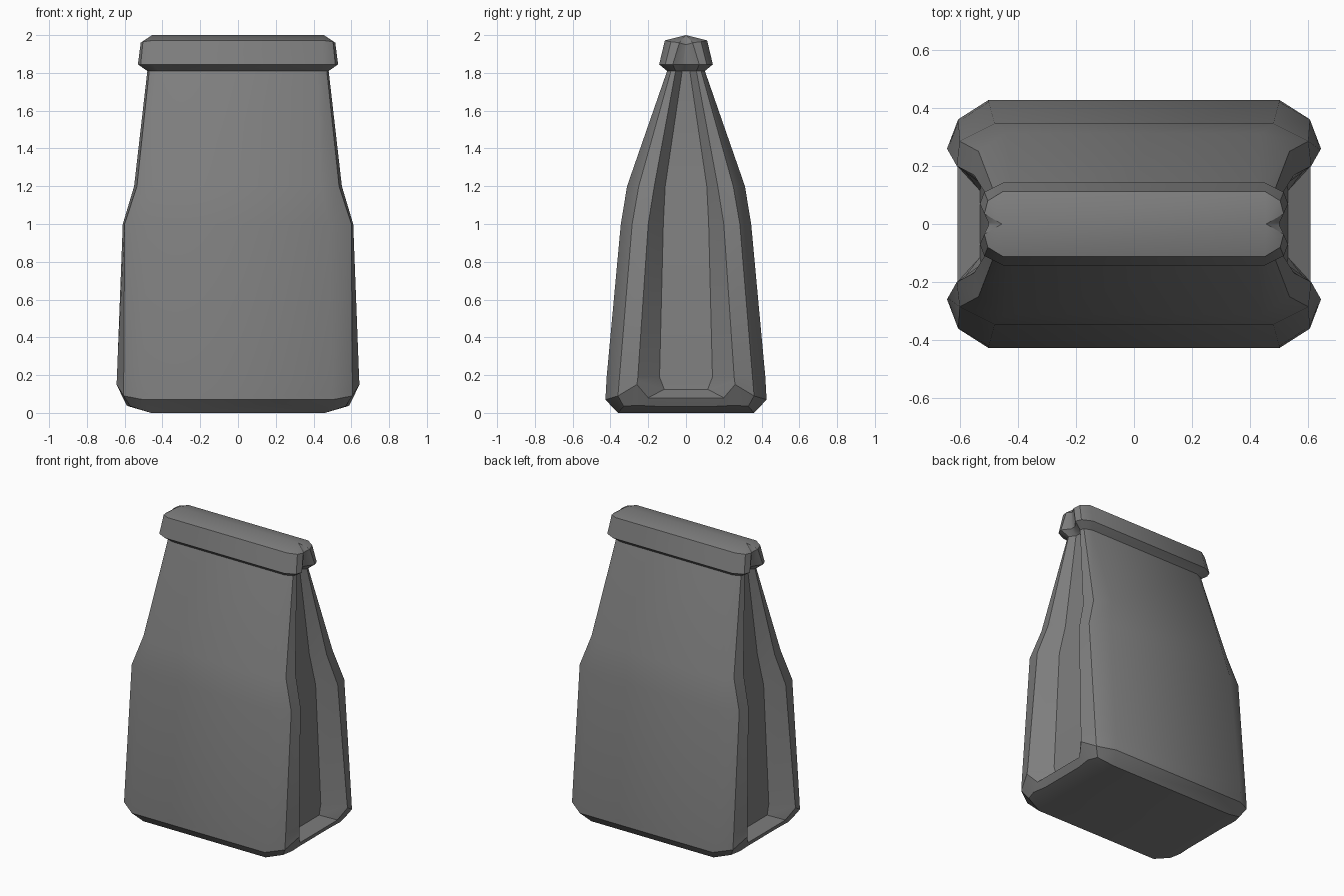
import bpy, bmesh, math

cube = bpy.data.objects.get("Cube")
if cube:
    bpy.data.objects.remove(cube, do_unlink=True)

paper = bpy.data.materials.new("grey paper")
paper.use_nodes = True
GREY = (0.21, 0.21, 0.21, 1)
paper.diffuse_color = GREY
paper.node_tree.nodes["Principled BSDF"].inputs["Base Color"].default_value = GREY


def full_ring(quarter):
    """Mirror a quarter section (panel edge, corner, ridge, gusset fold) into a loop."""
    right = [(x, -y, z) for x, y, z in quarter] + quarter[::-1]
    return right + [(-x, -y, z) for x, y, z in right]


def loft(name, quarters, cap_bottom):
    bm = bmesh.new()
    rings = [[bm.verts.new(p) for p in full_ring(q)] for q in quarters]
    for low, high in zip(rings, rings[1:]):
        for i in range(len(low)):
            j = (i + 1) % len(low)
            bm.faces.new((low[i], low[j], high[j], high[i]))
    if cap_bottom:
        bm.faces.new(rings[0][::-1])
    bmesh.ops.remove_doubles(bm, verts=bm.verts[:], dist=0.0005)
    bmesh.ops.recalc_face_normals(bm, faces=bm.faces[:])
    mesh = bpy.data.meshes.new(name)
    bm.to_mesh(mesh)
    bm.free()
    mesh.materials.append(paper)
    obj = bpy.data.objects.new(name, mesh)
    bpy.context.collection.objects.link(obj)
    bpy.ops.object.select_all(action="DESELECT")
    obj.select_set(True)
    bpy.context.view_layer.objects.active = obj
    bpy.ops.object.shade_smooth_by_angle(angle=math.radians(35))


def level(z, *points):
    return [(x, y, z) for x, y in points]


# Neck section shared by the body and the rolled top
neck = level(1.81, (.42, .10), (.47, .08), (.48, .055), (.45, .02))

# Body: flat base, bevelled bottom, gusset sill, then tapering sides
loft("bag_body", [
    level(0, (.46, .36), (.46, .36), (.46, .27), (.46, .13)),
    [(.46, .36, 0), (.57, .33, .035), (.59, .26, .04), (.58, .16, .035)],
    [(.50, .427, .07), (.605, .36, .09), (.643, .26, .15), (.608, .20, .08)],
    [(.50, .425, .10), (.605, .358, .12), (.642, .257, .17), (.53, .115, .125)],
    [(.50, .42, .19), (.605, .352, .19), (.641, .255, .19), (.525, .14, .19)],
    level(1.0, (.48, .345), (.60, .285), (.61, .20), (.50, .12)),
    level(1.2, (.44, .312), (.535, .25), (.55, .168), (.46, .11)),
    neck,
], True)

# Rolled top: flared lip with a side notch, closed by a shallow ridge
loft("rolled_top", [
    neck,
    level(1.845, (.45, .142), (.515, .11), (.53, .07), (.49, .017)),
    [(.45, .112, 1.972), (.503, .08, 1.965), (.515, .035, 1.96), (.50, .004, 1.95)],
    level(2.0, *[(.455, 0)] * 4),
], False)
